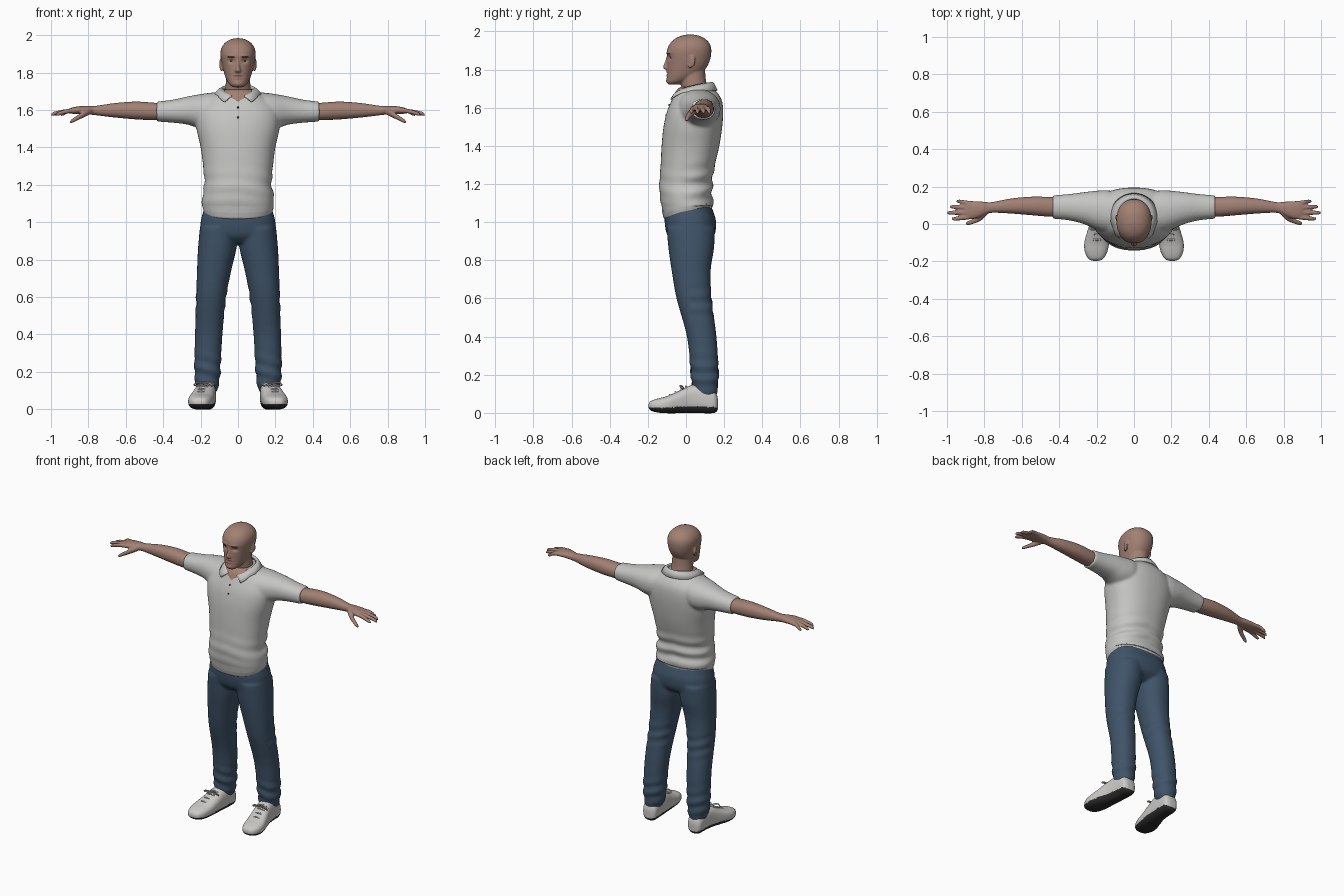
import bpy, bmesh, math
from mathutils import Vector, Matrix

cube = bpy.data.objects.get("Cube")
if cube:
    bpy.data.objects.remove(cube, do_unlink=True)


def material(name, rgb):
    m = bpy.data.materials.new(name)
    m.use_nodes = True
    m.diffuse_color = (*rgb, 1)
    bsdf = next(n for n in m.node_tree.nodes if n.type == 'BSDF_PRINCIPLED')
    bsdf.inputs["Base Color"].default_value = (*rgb, 1)
    bsdf.inputs["Roughness"].default_value = 0.8
    return m


SKIN = material("skin", (0.36, 0.215, 0.17))
LIP = material("lip", (0.27, 0.13, 0.11))
DARK = material("dark_brown", (0.06, 0.035, 0.03))
SHIRT = material("shirt_grey", (0.56, 0.56, 0.55))
DENIM = material("denim_blue", (0.05, 0.088, 0.14))
SHOE = material("shoe_white", (0.6, 0.59, 0.57))
SOLE = material("sole_black", (0.025, 0.025, 0.025))


def catmull(p, steps):
    """Smooth a list of section tuples."""
    out = []
    for i in range(len(p) - 1):
        q = [p[max(i - 1, 0)], p[i], p[i + 1], p[min(i + 2, len(p) - 1)]]
        for k in range(steps):
            t = k / steps
            out.append([0.5 * (2 * b + (c - a) * t + (2 * a - 5 * b + 4 * c - d) * t * t
                               + (3 * b - a - 3 * c + d) * t ** 3) for a, b, c, d in zip(*q)])
    return out + [list(p[-1])]


def loft(bm, axis, sections, side=1, power=2.0, n=28, steps=4):
    """Closed body through rings (position, a0, a1, b0, b1) along an axis."""
    rings = []
    for t, a0, a1, b0, b1 in catmull(sections, steps):
        ring = []
        for i in range(n):
            c, s = math.cos(math.tau * i / n), math.sin(math.tau * i / n)
            c, s = (math.copysign(abs(v) ** (2 / power), v) for v in (c, s))
            co = [(a0 + a1 + (a1 - a0) * c) / 2, (b0 + b1 + (b1 - b0) * s) / 2]
            co.insert(axis, t)
            ring.append(bm.verts.new((co[0] * side, co[1], co[2])))
        rings.append(ring)
    faces = [bm.faces.new(rings[0]), bm.faces.new(rings[-1][::-1])]
    for r, q in zip(rings, rings[1:]):
        faces += [bm.faces.new((r[i], q[i], q[(i + 1) % n], r[(i + 1) % n])) for i in range(n)]
    bmesh.ops.recalc_face_normals(bm, faces=faces)


def ball(bm, centre, size, tilt=0):
    m = Matrix.Translation(centre) @ Matrix.Rotation(tilt, 4, 'Z') @ Matrix.Diagonal((*size, 1))
    bmesh.ops.create_uvsphere(bm, u_segments=16, v_segments=10, radius=1, matrix=m)


def finish(name, bm, mats, voxel=0, smooth=4, move=None, rule=None):
    """Fuse the pieces into one skin, then shape and colour it."""
    me = bpy.data.meshes.new(name)
    bm.to_mesh(me)
    bm.free()
    ob = bpy.data.objects.new(name, me)
    bpy.context.collection.objects.link(ob)
    if voxel:
        r = ob.modifiers.new("fuse", 'REMESH')
        r.mode, r.voxel_size = 'VOXEL', voxel
        s = ob.modifiers.new("relax", 'SMOOTH')
        s.factor, s.iterations = 0.5, smooth
        dg = bpy.context.evaluated_depsgraph_get()
        me = bpy.data.meshes.new_from_object(ob.evaluated_get(dg))
        ob.modifiers.clear()
        ob.data = me
    me.name = name
    me.materials.clear()
    for m in mats:
        me.materials.append(m)
    if move:
        shifts = [move(v.co, v.normal) for v in me.vertices]
        for v, d in zip(me.vertices, shifts):
            v.co += d
    for p in me.polygons:
        p.use_smooth = True
        p.material_index = rule(p.center, p.normal) if rule else 0
    return ob


def cord(name, points, radius, mat):
    cu = bpy.data.curves.new(name, 'CURVE')
    cu.dimensions, cu.bevel_depth, cu.bevel_resolution = '3D', radius, 2
    sp = cu.splines.new('NURBS')
    sp.points.add(len(points) - 1)
    for p, co in zip(sp.points, points):
        p.co = (*co, 1)
    sp.use_endpoint_u, sp.order_u = True, 3
    cu.materials.append(mat)
    bpy.context.collection.objects.link(bpy.data.objects.new(name, cu))


# Shirt: torso and both sleeves, with folds round the waist
bm = bmesh.new()
loft(bm, 2, [(1.035, -.178, .178, -.115, .135), (1.08, -.19, .19, -.127, .142),
             (1.13, -.192, .192, -.137, .14), (1.2, -.18, .18, -.14, .137),
             (1.3, -.187, .187, -.133, .152), (1.4, -.2, .2, -.128, .175),
             (1.5, -.222, .222, -.118, .19), (1.58, -.225, .225, -.1, .195),
             (1.64, -.19, .19, -.075, .188), (1.685, -.125, .125, -.055, .16),
             (1.71, -.085, .085, -.03, .135)], power=2.3, n=48)
for s in (1, -1):
    loft(bm, 0, [(.06, -.04, .16, 1.52, 1.7), (.14, -.045, .18, 1.5, 1.693),
                 (.2, -.03, .178, 1.5, 1.685), (.27, .0, .17, 1.522, 1.672),
                 (.35, .02, .16, 1.532, 1.655), (.435, .028, .153, 1.538, 1.645)],
         side=s, power=2.2)


def folds(co, no):
    back = min(max(co.y / .1 + .6, .25), 1)
    waist = math.exp(-((co.z - 1.18) / .09) ** 2)
    d = .007 * waist * back * math.sin(75 * co.z + 9 * abs(co.x) + 6 * co.x)
    hem = Vector((0, 0, .18 * co.y)) if co.z < 1.08 else Vector()
    return no * d + hem


finish("polo_shirt", bm, [SHIRT, SKIN], .008, 6, folds,
       lambda c, n: int(c.y < .02 and c.z > 1.64 + .75 * abs(c.x) and abs(c.x) < .075))

# Turned-down collar, open at the front
bm = bmesh.new()
rows = []
for i in range(41):
    u = i / 20 - 1
    a = math.pi / 2 + u * (math.pi - .22)
    f = abs(u) ** 2
    tip = max(abs(u) - .72, 0) / .28
    rows.append([bm.verts.new((rx * math.cos(a) + math.copysign(out * tip, -u), cy + ry * math.sin(a), z))
                 for rx, ry, cy, z, out in (
                     (.082, .088, .045, 1.718 - .055 * f, 0),
                     (.088, .095, .045, 1.732 - .055 * f, 0),
                     (.104, .106, .042, 1.72 - .05 * f, .015),
                     (.126, .122, .04, 1.69 - .022 * f - .025 * tip, .045))])
for r, q in zip(rows, rows[1:]):
    for j in range(3):
        bm.faces.new((r[j], r[j + 1], q[j + 1], q[j]))
collar = finish("collar", bm, [SHIRT])
thick = collar.modifiers.new("thickness", 'SOLIDIFY')
thick.thickness, thick.offset = .008, 0

# Placket buttons
bm = bmesh.new()
for y, z in ((-.104, 1.56), (-.088, 1.615)):
    ball(bm, (0, y, z), (.006, .004, .006))
finish("buttons", bm, [DARK])

# Trousers: pelvis and both legs
bm = bmesh.new()
loft(bm, 2, [(.89, -.13, .13, -.06, .1), (.93, -.195, .195, -.098, .148),
             (1.0, -.2, .2, -.112, .158), (1.05, -.188, .188, -.108, .145),
             (1.09, -.178, .178, -.09, .13)], power=2.4, n=40)
for s in (1, -1):
    loft(bm, 2, [(.09, .115, .218, .045, .162), (.14, .1, .228, .032, .167),
                 (.22, .093, .234, .024, .17), (.4, .083, .23, .005, .16),
                 (.6, .063, .224, -.05, .134), (.75, .034, .219, -.076, .13),
                 (.86, .008, .214, -.092, .147), (.97, .0, .204, -.102, .152)],
         side=s, power=2.2)


def creases(co, no):
    ankle = math.exp(-((co.z - .2) / .08) ** 2)
    knee = math.exp(-((co.z - .58) / .07) ** 2) * (co.y > .02)
    return no * (.004 * ankle + .003 * knee) * math.sin(85 * co.z + 25 * co.x)


finish("trousers", bm, [DENIM], .009, 5, creases)

# Head with neck, nose and ears; brow, eye sockets and mouth are pressed in
bm = bmesh.new()
loft(bm, 2, [(1.62, -.09, .09, -.02, .14), (1.69, -.072, .072, -.022, .118),
             (1.74, -.066, .066, -.03, .105), (1.8, -.062, .062, -.03, .1)])
loft(bm, 2, [(1.722, -.026, .026, -.092, -.035), (1.737, -.046, .046, -.1, .0),
             (1.765, -.063, .063, -.1, .06), (1.8, -.075, .075, -.099, .1),
             (1.85, -.087, .087, -.099, .126), (1.9, -.094, .094, -.1, .133),
             (1.935, -.087, .087, -.085, .125), (1.962, -.066, .066, -.058, .1),
             (1.978, -.038, .038, -.022, .068), (1.984, -.008, .008, .01, .035)],
     power=2.2, n=40)
loft(bm, 2, [(1.798, -.01, .01, -.104, -.08), (1.808, -.017, .017, -.12, -.08),
             (1.82, -.013, .013, -.119, -.08), (1.85, -.008, .008, -.108, -.08),
             (1.87, -.008, .008, -.102, -.08)], n=12)
for s in (1, -1):
    ball(bm, (s * .09, .03, 1.845), (.009, .02, .033), s * -.35)
    ball(bm, (s * .088, .022, 1.822), (.008, .012, .015))

DENTS = [(.036, 1.862, .016, .011, .011), (.036, 1.888, .03, .008, -.004), (0, 1.779, .03, .004, .004),
         (0, 1.787, .022, .005, -.003), (0, 1.77, .02, .005, -.004), (0, 1.74, .02, .012, -.004)]


def face(co, no):
    if co.y > -.04:
        return Vector()
    return Vector((0, sum(d * math.exp(-((abs(co.x) - x) / w) ** 2 - ((co.z - z) / h) ** 2)
                          for x, z, w, h, d in DENTS), 0))


def face_colour(c, n):
    if c.y < -.05 and abs(abs(c.x) - .038) < .02 and abs(c.z - 1.884 + .1 * abs(abs(c.x) - .035)) < .0035:
        return 2
    return int(c.y < -.07 and (c.x / .026) ** 2 + ((c.z - 1.779) / .01) ** 2 < 1)


finish("head", bm, [SKIN, LIP, DARK], .0045, 5, face, face_colour)

# Eyes
bm = bmesh.new()
for s in (1, -1):
    ball(bm, (s * .036, -.076, 1.863), (.013, .007, .0055), s * .3)
finish("eyes", bm, [DARK])

for s, label in ((1, "left"), (-1, "right")):
    # Bare arm with palm, four fingers and thumb
    bm = bmesh.new()
    loft(bm, 0, [(.38, .042, .14, 1.547, 1.633), (.46, .04, .145, 1.546, 1.64),
                 (.55, .047, .146, 1.55, 1.645), (.66, .056, .136, 1.56, 1.637),
                 (.76, .06, .117, 1.572, 1.622), (.8, .047, .119, 1.576, 1.622),
                 (.85, .028, .122, 1.578, 1.62), (.89, .026, .122, 1.58, 1.612),
                 (.905, .036, .112, 1.584, 1.606)], side=s, power=2.2)
    for y0, y1, tip in ((.11, .121, .95), (.086, .092, .985), (.062, .06, 1.0), (.039, .028, .975)):
        path = [(.865, y0, 1.597, .013), (.91, (y0 + y1) / 2, 1.594, .0125),
                (tip - .02, y1, 1.582, .011), (tip - .004, y1, 1.575, .008), (tip, y1, 1.573, .003)]
        loft(bm, 0, [(x, y - r, y + r, z - r, z + r) for x, y, z, r in path], s, n=12)
    thumb = [(.785, .065, 1.595, .017), (.82, .035, 1.58, .018), (.86, .014, 1.557, .014),
             (.89, .004, 1.54, .011), (.9, .002, 1.534, .004)]
    loft(bm, 0, [(x, y - r, y + r, z - r, z + r) for x, y, z, r in thumb], s, n=12)
    finish(label + "_arm", bm, [SKIN], .0055, 3)

    # Shoe with dark tread and a rising toe
    bm = bmesh.new()
    loft(bm, 1, [(-.197, .185, .225, .026, .045), (-.185, .163, .245, .012, .062),
                 (-.15, .143, .263, .002, .075), (-.1, .132, .266, -.002, .088),
                 (-.04, .125, .25, -.002, .114), (.02, .12, .232, -.002, .143),
                 (.08, .117, .223, -.002, .148), (.14, .118, .218, -.002, .125),
                 (.16, .128, .208, .006, .1), (.168, .15, .19, .02, .07)],
         side=s, power=2.7)
    finish(label + "_shoe", bm, [SHOE, SOLE], .006, 3,
           rule=lambda c, n: int(c.z < .014 or (n.z < -.25 and c.z < .04)))

    # Laces and bow
    for y, z, x in ((-.085, .09, .198), (-.055, .104, .193), (-.025, .12, .186), (.0, .134, .18)):
        cord(label + "_lace", [(s * (x - .042), y + .01, z - .016), (s * (x - .02), y, z + .005),
                               (s * (x + .02), y, z + .005), (s * (x + .042), y + .01, z - .016)], .005, SHOE)
    for d in (1, -1):
        k = (.182 + d * .03) * s
        cord(label + "_bow", [(s * .182, -.015, .135), (k, -.035, .15), (s * (.182 + d * .06), -.025, .128),
                              (k, -.01, .126), (s * .182, -.015, .135)], .004, SHOE)
